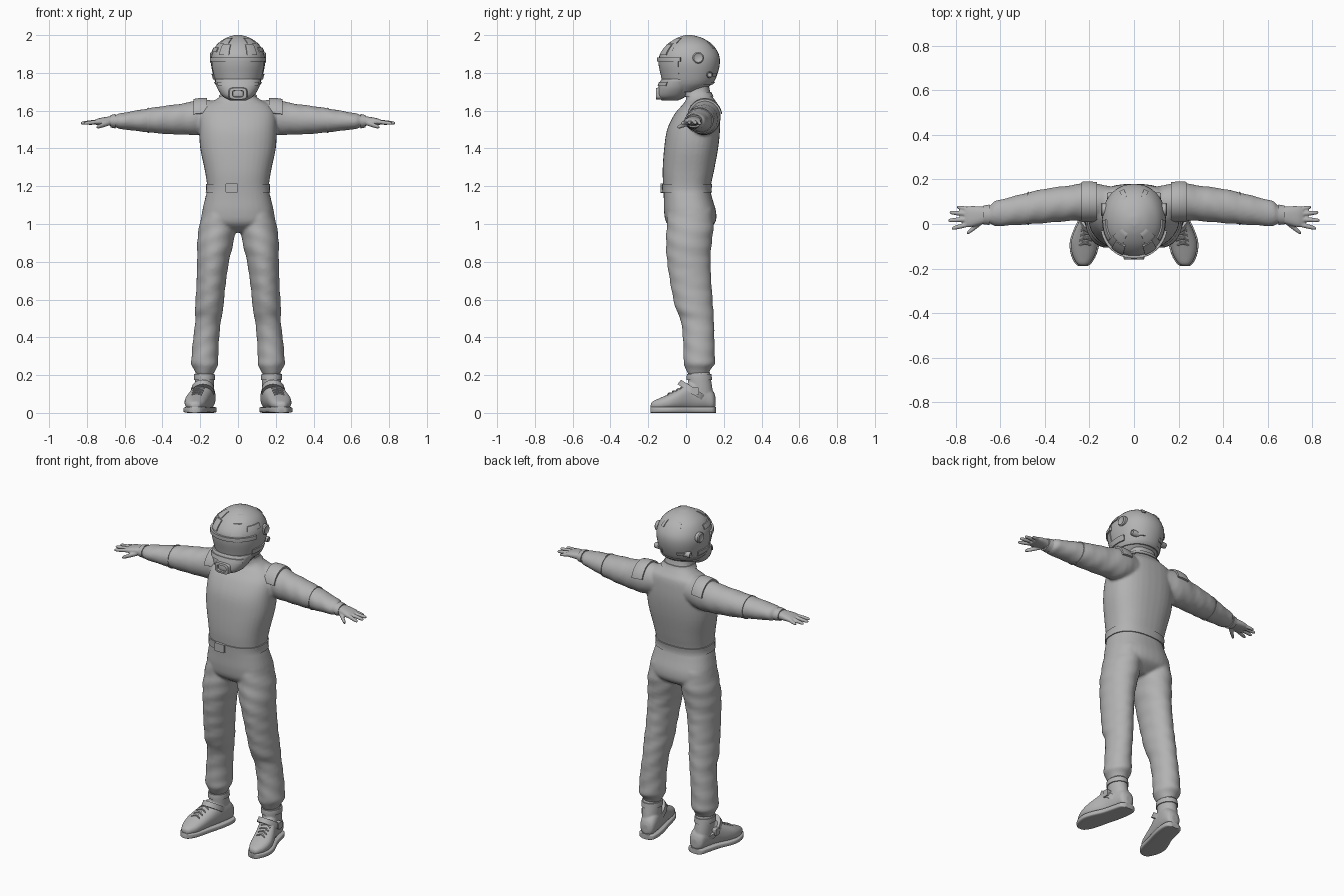
import bpy, bmesh, math
from mathutils import Vector

cube = bpy.data.objects.get("Cube")
if cube:
    bpy.data.objects.remove(cube)

GREY = (0.45, 0.45, 0.45, 1)
mat = bpy.data.materials.new("plain grey")
mat.use_nodes = True
mat.diffuse_color = GREY
mat.node_tree.nodes["Principled BSDF"].inputs["Base Color"].default_value = GREY


def dense(rings, steps):
    """Smoothly resample (x, y, z, a, b) rings."""
    out = []
    for k in range(len(rings) - 1):
        p = [rings[max(0, min(len(rings) - 1, k + d))] for d in (-1, 0, 1, 2)]
        for q in range(steps):
            t = q / steps
            out.append([0.5 * (2 * b + (c - a) * t + (2 * a - 5 * b + 4 * c - d) * t * t
                        + (3 * b - a - 3 * c + d) * t ** 3) for a, b, c, d in zip(*p)])
    return out + [list(rings[-1])]


def loft(bm, rings, axis=2, steps=4, power=2, wave=0, s=1, arc=None, caps=True, n=36):
    """Skin super-ellipse rings that lie across the axis; s = -1 mirrors in x."""
    i, j = [k for k in range(3) if k != axis]
    lo, hi = [math.radians(d) for d in (arc or (0, 360))]
    count = n + 1 if arc else n
    cols = []
    for ring in dense(rings, steps):
        row = []
        for k in range(count):
            t = lo + (hi - lo) * k / n
            fold = 1 + wave * math.sin(70 * ring[axis] + 3 * math.sin(t + 1))
            p = Vector(ring[:3])
            for comp, size, f in ((i, ring[3], math.cos(t)), (j, ring[4], math.sin(t))):
                p[comp] += size * fold * math.copysign(abs(f) ** (2 / power), f)
            p.x *= s
            row.append(bm.verts.new(p))
        cols.append(row)
    faces = []
    for r0, r1 in zip(cols, cols[1:]):
        for k in range(n):
            m = (k + 1) % count
            faces.append(bm.faces.new((r0[k], r0[m], r1[m], r1[k])))
    if arc:
        faces += [bm.faces.new([r[k] for r in cols]) for k in (0, -1)]
        faces.append(bm.faces.new(cols[0] + cols[-1][::-1]))
    elif caps:
        faces += [bm.faces.new(cols[0]), bm.faces.new(cols[-1])]
    bmesh.ops.recalc_face_normals(bm, faces=faces)


def band(bm, rings, lo, hi, grow, axis=2, **kw):
    """Raised strip that follows a lofted part between two stations."""
    fine = sorted(dense(rings, 8), key=lambda r: r[axis])

    def at(v, g):
        for r0, r1 in zip(fine, fine[1:]):
            if r0[axis] <= v <= r1[axis]:
                t = (v - r0[axis]) / max(r1[axis] - r0[axis], 1e-6)
                c = [a + (b - a) * t for a, b in zip(r0, r1)]
                return c[:3] + [c[3] + g, c[4] + g]
    prof = [at(lo, -0.004)] + [at(lo + (hi - lo) * k / 6, grow) for k in range(7)] + [at(hi, -0.004)]
    loft(bm, prof, axis, 1, caps=False, **kw)


def finish(name, bm, voxel=0):
    me = bpy.data.meshes.new(name)
    bm.to_mesh(me)
    bm.free()
    me.materials.append(mat)
    ob = bpy.data.objects.new(name, me)
    bpy.context.collection.objects.link(ob)
    bpy.ops.object.select_all(action="DESELECT")
    ob.select_set(True)
    bpy.context.view_layer.objects.active = ob
    bpy.ops.object.shade_smooth_by_angle(angle=math.radians(40))
    if voxel:
        rm = ob.modifiers.new("fuse", "REMESH")
        rm.mode, rm.voxel_size, rm.use_smooth_shade = "VOXEL", voxel, True
        sm = ob.modifiers.new("soften", "SMOOTH")
        sm.factor, sm.iterations = 0.5, 4
    return ob


def part(name, maker, rings, *args, **kw):
    bm = bmesh.new()
    maker(bm, rings, *args, **kw)
    return finish(name, bm)


SIDES = ((1, "left"), (-1, "right"))

# Suit sections: x, y, z, half sizes
torso = [(0, .02, .955, .07, .06), (0, .025, 1, .18, .125), (0, .022, 1.06, .19, .138),
         (0, .01, 1.14, .173, .128), (0, .005, 1.19, .163, .125), (0, .012, 1.28, .175, .136),
         (0, .027, 1.4, .2, .143), (0, .04, 1.5, .205, .14), (0, .058, 1.58, .2, .12),
         (0, .075, 1.63, .17, .095), (0, .075, 1.66, .115, .075), (0, .06, 1.7, .082, .068),
         (0, .05, 1.78, .08, .065)]
leg = [(.1, .02, 1.08, .085, .118), (.11, .022, .98, .097, .124), (.12, .015, .9, .096, .121),
       (.132, .015, .8, .084, .115), (.145, .03, .65, .076, .107), (.153, .045, .55, .075, .099),
       (.158, .06, .49, .068, .088), (.17, .068, .38, .069, .083), (.175, .07, .3, .071, .083),
       (.176, .07, .26, .072, .083), (.176, .066, .235, .06, .068), (.176, .066, .2, .044, .052)]
arm = [(.08, .09, 1.57, .075, .08), (.2, .1, 1.565, .084, .093), (.28, .094, 1.556, .08, .084),
       (.4, .081, 1.551, .077, .073), (.5, .066, 1.548, .069, .06), (.6, .05, 1.545, .059, .045),
       (.63, .046, 1.544, .054, .041), (.645, .042, 1.544, .041, .033), (.68, .04, 1.544, .036, .026)]

# Racing suit fused from torso, legs and arms
suit = bmesh.new()
loft(suit, torso, power=2.4)
for s, side in SIDES:
    loft(suit, leg, wave=.018, s=s)
    loft(suit, arm, axis=0, wave=.018, s=s)
finish("suit", suit, .008)

# Belt, buckle and collar
part("belt", band, torso, 1.168, 1.212, .006, power=2.4)
part("buckle", loft, [(-.033, -.1, 1.19, .033, .025), (-.033, -.136, 1.19, .033, .025)],
     axis=1, steps=1, power=8)
part("collar", band, torso, 1.675, 1.7, .006, power=2.4)

# Gloved hand: start, end, then thickness of each finger
palm = [(.65, .041, 1.544, .034, .027), (.69, .038, 1.545, .041, .023), (.735, .033, 1.542, .047, .018),
        (.76, .032, 1.538, .043, .012)]
fingers = [((.74, .066, 1.54), (.795, .076, 1.53), .010), ((.745, .045, 1.541), (.828, .052, 1.533), .011),
           ((.745, .021, 1.542), (.834, .016, 1.534), .011), ((.74, -.001, 1.541), (.818, -.02, 1.532), .011),
           ((.68, .012, 1.535), (.75, -.042, 1.512), .013)]

# Shoe sections along the foot and up the ankle
foot = [(.165, .156, .06, .018, .025), (.166, .142, .068, .042, .05), (.17, .1, .085, .051, .068),
        (.185, .03, .09, .055, .076), (.21, -.04, .07, .061, .056), (.222, -.09, .057, .061, .043),
        (.226, -.14, .046, .05, .032), (.228, -.178, .04, .028, .02), (.229, -.187, .037, .01, .008)]
ankle = [(.174, .075, .05, .045, .07), (.176, .076, .12, .049, .065), (.178, .07, .185, .05, .061),
         (.178, .07, .215, .047, .057)]
sole = [(x, y * 1.01, .016, a + .006, .016) for x, y, z, a, b in foot]

for s, side in SIDES:
    part(side + "_shoulder_pad", band, arm, .165, .235, .009, axis=0, s=s, arc=(12, 168))
    part(side + "_glove_cuff", band, arm, .648, .675, .006, axis=0, s=s)
    part(side + "_sleeve_seam", band, arm, .47, .478, .003, axis=0, s=s)
    hand = bmesh.new()
    loft(hand, palm, axis=0, power=2.4, s=s)
    for start, end, r in fingers:
        p, q = Vector(start), Vector(end)
        rings = [(*p.lerp(q, t), r * k, r * k) for t, k in
                 ((0, 1), (.4, 1), (.8, .85), (.95, .6), (1, .2))]
        loft(hand, rings, axis=0, s=s, n=16)
    finish(side + "_hand", hand, .004)

    shoe = bmesh.new()
    loft(shoe, foot, axis=1, power=2.3, s=s)
    loft(shoe, ankle, s=s)
    finish(side + "_shoe", shoe, .005)
    part(side + "_sole", loft, sole, axis=1, power=5, s=s)
    part(side + "_ankle_band", band, ankle, .175, .205, .006, s=s)
    # Diagonal strap with its tab
    strap = part(side + "_strap", loft, [(0, 0, z, a, a * 1.4) for z, a in
                 ((-.015, .05), (-.015, .061), (.015, .059), (.015, .05))], steps=1, s=s)
    strap.location = (s * .186, .035, .118)
    strap.rotation_euler.x = math.radians(-33)
    part(side + "_strap_tab", loft, [(.225, .05, .115, .02, .02), (.25, .05, .115, .02, .02)],
         axis=0, steps=1, power=6, s=s)
    # Laces over the instep
    laces = bmesh.new()
    for k in range(4):
        y, z = -.02 - .022 * k, .137 - .011 * k
        for tilt in (-.01, .01):
            loft(laces, [(.178 + .005 * k, y - tilt, z - .008, .004, .004), (.208 + .004 * k, y, z, .005, .005),
                         (.238 + .003 * k, y + tilt, z - .01, .004, .004)], axis=0, s=s, n=8)
    finish(side + "_laces", laces)

# Helmet shell from front, back, half width at each height
shell = [(0, (f + b) / 2, z, a, (b - f) / 2) for z, f, b, a in
         ((1.7, -.1, .07, .085), (1.74, -.118, .138, .115), (1.79, -.13, .165, .132),
          (1.85, -.142, .179, .143), (1.9, -.138, .173, .138), (1.95, -.1, .14, .112),
          (1.983, -.052, .09, .068), (1.997, -.015, .045, .028), (2, 0, .03, .01))]
part("helmet_shell", loft, shell, power=2.15)
part("visor", band, shell, 1.768, 1.86, .004, power=2.15, arc=(-160, -20))
part("visor_brow", band, shell, 1.86, 1.882, .011, power=2.15, arc=(-165, -15))
part("helmet_rim", band, shell, 1.738, 1.752, .006, power=2.15)
chin = [(0, -.085, 1.655, .045, .045), (0, -.076, 1.675, .08, .074), (0, -.062, 1.715, .108, .086),
        (0, -.048, 1.755, .12, .088), (0, -.045, 1.768, .118, .085)]
part("chin_guard", loft, chin, power=2.3)
part("chin_trim", band, chin, 1.73, 1.752, .006, power=2.3, arc=(-150, -30))
part("chin_vent", loft, [(0, -.1, 1.695, .062, .038), (0, -.158, 1.69, .045, .03),
                         (0, -.16, 1.69, .03, .018), (0, -.142, 1.69, .026, .015)],
     axis=1, steps=1, power=4)

# Helmet vents, pivots and jaw plates on both sides
for s, side in SIDES:
    for name, lo, hi, a0, a1, g in (("brow_vent", 1.895, 1.95, -72, -48, .007),
                                    ("crown_vent", 1.955, 1.985, -65, -35, .008),
                                    ("rear_vent", 1.93, 1.965, 62, 72, .006),
                                    ("temple_plate", 1.91, 1.935, -35, 0, .006),
                                    ("jaw_plate", 1.765, 1.795, -22, 18, .007),
                                    ("rear_plate", 1.78, 1.8, 45, 70, .006)):
        part(side + "_" + name, band, shell, lo, hi, g, power=2.15, arc=(a0, a1), s=s)
    for name, x, y, z, r in (("visor_pivot", .137, .065, 1.88, .03), ("rear_knob", .108, .125, 1.79, .017)):
        part(side + "_" + name, loft, [(x - .04, y, z, r, r), (x + .006, y, z, r, r),
             (x + .012, y, z, r * .8, r * .8), (x + .008, y, z, r * .6, r * .6)], axis=0, steps=1, s=s)
